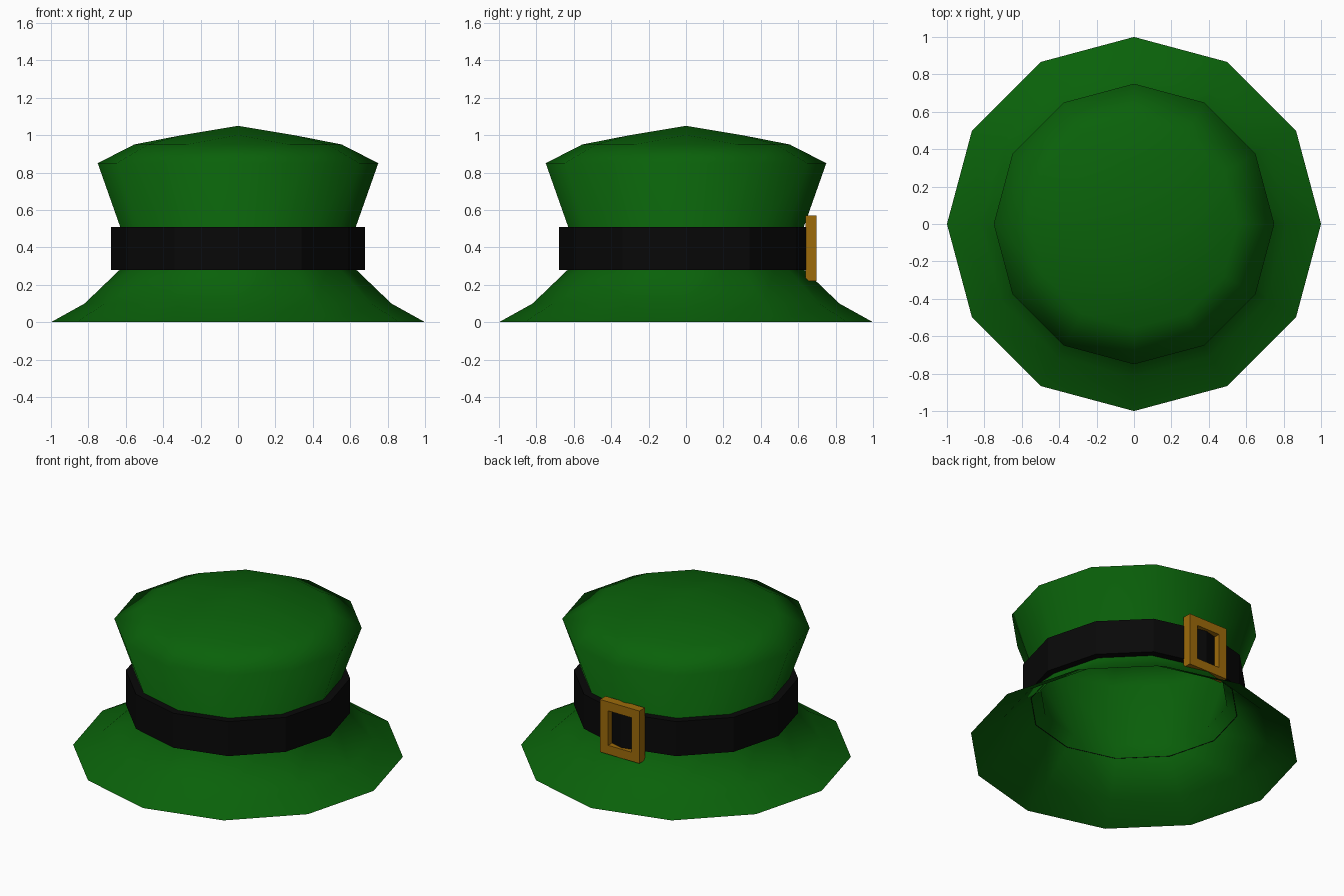
import bpy, bmesh
from math import sin, cos, pi

SIDES = 12

cube = bpy.data.objects.get("Cube")
if cube:
    bpy.data.objects.remove(cube, do_unlink=True)


def material(name, rgb):
    mat = bpy.data.materials.new(name)
    mat.use_nodes = True
    mat.diffuse_color = (*rgb, 1)
    bsdf = mat.node_tree.nodes["Principled BSDF"]
    bsdf.inputs["Base Color"].default_value = (*rgb, 1)
    bsdf.inputs["Roughness"].default_value = 1
    return mat


def finish(name, bm, mat):
    bmesh.ops.recalc_face_normals(bm, faces=bm.faces)
    mesh = bpy.data.meshes.new(name)
    bm.to_mesh(mesh)
    bm.free()
    mesh.materials.append(mat)
    obj = bpy.data.objects.new(name, mesh)
    bpy.context.collection.objects.link(obj)
    return obj


def bridge(bm, ring_a, ring_b):
    n = len(ring_a)
    for i in range(n):
        j = (i + 1) % n
        bm.faces.new((ring_a[i], ring_a[j], ring_b[j], ring_b[i]))


def polygon_ring(bm, radius, z, sides=SIDES):
    return [bm.verts.new((radius * cos(2 * pi * i / sides), radius * sin(2 * pi * i / sides), z))
            for i in range(sides)]


def hat_shell(name, profile, ridge, apex, mat):
    """Open-bottomed shell of stacked rings, closed by a four-ridged peak."""
    bm = bmesh.new()
    rings = [polygon_ring(bm, r, z) for r, z in profile]
    for low, high in zip(rings, rings[1:]):
        bridge(bm, low, high)
    top = rings[-1]
    inner = polygon_ring(bm, *ridge, sides=4)
    tip = bm.verts.new((0, 0, apex))
    for k in range(4):
        here, after = inner[k], inner[(k + 1) % 4]
        a, b, c, d = (top[(3 * k + step) % SIDES] for step in (-1, 0, 1, 2))
        bm.faces.new((a, b, here))
        bm.faces.new((b, c, here))
        bm.faces.new((c, d, after, here))
        bm.faces.new((here, after, tip))
    return finish(name, bm, mat)


def closed_loops(name, bm, loops, mat):
    """Join loops one after another and the last back to the first."""
    for i, loop in enumerate(loops):
        bridge(bm, loop, loops[(i + 1) % len(loops)])
    return finish(name, bm, mat)


def band(name, inner, outer, bottom, top, mat):
    bm = bmesh.new()
    section = ((outer, bottom), (outer, top), (inner, top), (inner, bottom))
    return closed_loops(name, bm, [polygon_ring(bm, r, z) for r, z in section], mat)


def frame(name, width, height, border, y_inner, y_outer, z_mid, mat):
    """Rectangular frame with an open middle."""
    bm = bmesh.new()

    def rect(inset, y):
        w, h = width / 2 - inset, height / 2 - inset
        return [bm.verts.new((sx * w, y, z_mid + sz * h))
                for sx, sz in ((-1, -1), (1, -1), (1, 1), (-1, 1))]

    section = ((0, y_inner), (0, y_outer), (border, y_outer), (border, y_inner))
    return closed_loops(name, bm, [rect(inset, y) for inset, y in section], mat)


green = material("felt green", (0.003, 0.12, 0.003))
black = material("band black", (0.0025, 0.0025, 0.0025))
gold = material("buckle gold", (0.34, 0.145, 0.003))

# Hat shell: flared brim, pinched waist, wide crown and shallow peak, hollow inside
hat = hat_shell("hat_shell", [(1, 0), (0.82, 0.1), (0.57, 0.34), (0.75, 0.85),
                              (0.555, 0.95)], (0.3, 1.0), 1.05, green)
bpy.context.view_layer.objects.active = hat
hat.select_set(True)
bpy.ops.object.shade_smooth_by_angle(angle=1.75)
hat.select_set(False)

# Band around the waist
band("hat_band", 0.63, 0.68, 0.28, 0.51, black)

# Buckle on the back of the band
frame("buckle", 0.29, 0.35, 0.06, 0.64, 0.698, 0.395, gold)
